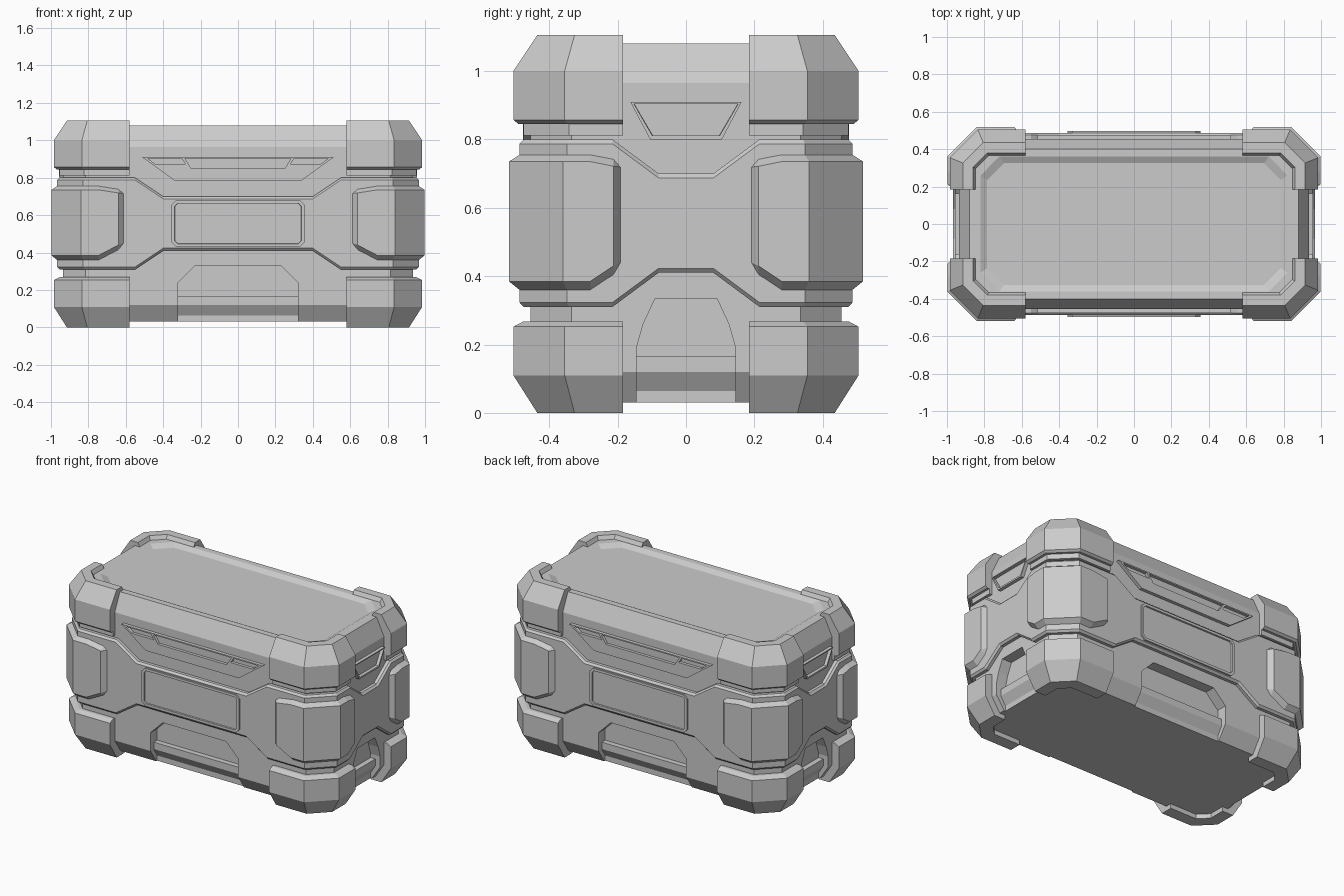
import bpy, bmesh

if "Cube" in bpy.data.objects:
    bpy.data.objects.remove(bpy.data.objects["Cube"])

# Master octagon footprint; every wrapped part is an offset of it
HX, HY, C = 0.985, 0.505, 0.15
K = 2 ** 0.5 - 1


def finish(name, bm, mirror=""):
    bmesh.ops.recalc_face_normals(bm, faces=bm.faces[:])
    me = bpy.data.meshes.new(name)
    bm.to_mesh(me)
    bm.free()
    ob = bpy.data.objects.new(name, me)
    bpy.context.collection.objects.link(ob)
    if mirror:
        m = ob.modifiers.new("Mirror", "MIRROR")
        m.use_axis = ("X" in mirror, "Y" in mirror, False)
    return ob


def bridge(bm, a, b):
    n = len(a)
    for i in range(n):
        bm.faces.new((a[i], a[(i + 1) % n], b[(i + 1) % n], b[i]))


def off(o):
    return HX - o, HY - o, C - o * (1 - K)


def octa_loft(name, rings):
    """Solid from stacked octagons (z, hx, hy, chamfer)."""
    bm = bmesh.new()
    loops = []
    for z, x, y, c in rings:
        pts = [(x, y - c), (x - c, y), (c - x, y), (-x, y - c),
               (-x, c - y), (c - x, -y), (x - c, -y), (x, c - y)]
        loops.append([bm.verts.new((*p, z)) for p in pts])
    for a, b in zip(loops, loops[1:]):
        bridge(bm, a, b)
    bm.faces.new(loops[0])
    bm.faces.new(loops[-1])
    return finish(name, bm)


def sweep(name, profile, xs=((0.58, 0, 0),), ys=((0.185, 0, 0),), capped=True):
    """Sweep profile (offset, z, k) round one corner, mirrored to all four.
    xs / ys are stations (position, z shift times k, extra inset)."""
    stations = [("x",) + s for s in xs] + [("a", 0, 0, 0), ("b", 0, 0, 0)]
    stations += [("y",) + s for s in reversed(ys)]
    bm = bmesh.new()
    loops = []
    for kind, p, d, e in stations:
        loop = []
        for o, z, k in profile:
            hx, hy, c = off(o + e)
            xy = {"x": (p, hy), "a": (hx - c, hy), "b": (hx, hy - c), "y": (hx, p)}[kind]
            loop.append(bm.verts.new((*xy, z + d * k)))
        loops.append(loop)
    for a, b in zip(loops, loops[1:]):
        bridge(bm, a, b)
    if capped:
        bm.faces.new(loops[0])
        bm.faces.new(loops[-1])
    return finish(name, bm, "XY")


def panel(name, half, a, b, side=False, inset=0, depth=0, symmetric=True):
    """Plate on the front (or end) from outline (u, z), from depth a to b, mirrored."""
    pts = list(half) + ([(-u, z) for u, z in reversed(half)] if symmetric else [])
    bm = bmesh.new()
    put = lambda u, z, d: (d, u, z) if side else (u, -d, z)
    back = [bm.verts.new(put(u, z, a)) for u, z in pts]
    front = [bm.verts.new(put(u, z, b)) for u, z in pts]
    bridge(bm, back, front)
    bm.faces.new(back)
    face = bm.faces.new(front)
    bmesh.ops.recalc_face_normals(bm, faces=bm.faces[:])
    bm.normal_update()
    if inset:
        bmesh.ops.inset_individual(bm, faces=[face], thickness=inset * 0.9)
        bmesh.ops.inset_individual(bm, faces=[face], thickness=inset * 0.1, depth=-depth)
    return finish(name, bm, "X" if side else "Y")


def cut(ob, *cutters):
    for c in cutters:
        m = ob.modifiers.new("Cut", "BOOLEAN")
        m.object, m.operation, m.solver = c, "DIFFERENCE", "EXACT"
        ob.modifiers.move(len(ob.modifiers) - 1, 0)
        bpy.context.view_layer.objects.active = ob
        bpy.ops.object.modifier_apply(modifier=m.name)
        bpy.data.objects.remove(c)


# Main body with bevelled lid and recessed top
body = octa_loft("body", [
    (0.03, *off(0.11)), (0.12, *off(0.05)), (0.965, *off(0.05)), (1.08, *off(0.105)),
    (1.08, 0.82, 0.36, 0.10), (1.062, 0.785, 0.325, 0.09)])

# Pockets at the foot of each side
cut(body,
    panel("front_pocket_cutter", [(0.32, -0.05), (0.32, 0.24), (0.23, 0.33)], 0.385, 0.6),
    panel("end_pocket_cutter", [(0.145, -0.05), (0.145, 0.19), (0.125, 0.26), (0.09, 0.335)],
          0.865, 1.1, side=True))

# Low shelf showing inside the pockets
octa_loft("pocket_shelf", [
    (0.032, *off(0.14)), (0.12, *off(0.085)), (0.165, *off(0.085)), (0.165, *off(0.14))])

# Waist belt, narrowing in the middle of each side
sweep("waist_belt",
      [(0.08, 0.80, -1), (0.03, 0.80, -1), (0.018, 0.787, -1),
       (0.018, 0.323, 1), (0.03, 0.31, 1), (0.08, 0.31, 1)],
      xs=[(0, 0.1, 0), (0.40, 0.1, 0), (0.55, 0, 0)],
      ys=[(0, 0.1, 0), (0.08, 0.1, 0), (0.215, 0, 0)], capped=False)

# Upper and lower corner caps
sweep("upper_corner_caps",
      [(0.15, 1.06, 0), (0.125, 1.105, 0), (0.07, 1.105, 0), (0, 1.0, 0),
       (0, 0.857, 0), (0.015, 0.845, 0), (0.15, 0.845, 0)])
sweep("lower_corner_caps",
      [(0.15, 0, 0), (0.07, 0, 0), (0, 0.11, 0), (0, 0.252, 0),
       (0.03, 0.268, 0), (0.15, 0.268, 0)])

# Thin lip under the upper caps
sweep("lid_lip", [(0.08, 0.85, 0), (0.03, 0.85, 0), (0.03, 0.812, 0), (0.08, 0.812, 0)])

# Corner guards over the belt
sweep("corner_guards",
      [(0.06, 0.755, -0.3), (0.018, 0.755, -0.3), (-0.013, 0.735, -0.3),
       (-0.013, 0.385, 1), (0.018, 0.36, 1), (0.06, 0.36, 1)],
      xs=[(0.61, 0.065, 0.034), (0.64, 0.055, 0), (0.745, 0, 0)],
      ys=[(0.19, 0.055, 0.034), (0.212, 0.045, 0), (0.28, 0, 0)])

# Screen panels, front and back
panel("screen_panel", [(0.33, 0.43), (0.355, 0.455), (0.355, 0.655), (0.33, 0.68)],
      0.47, 0.497, inset=0.02, depth=0.014)

# Lid handles with three slots
handle = panel("lid_handle", [(0.34, 0.785), (0.515, 0.912)], 0.44, 0.477)
slot = [(0.28, 0.872), (0.44, 0.872), (0.485, 0.904), (0.302, 0.904)]
cut(handle,
    panel("middle_slot_cutter", [(0.25, 0.85), (0.285, 0.904)], 0.458, 0.6),
    panel("right_slot_cutter", slot, 0.458, 0.6, symmetric=False),
    panel("left_slot_cutter", [(-u, z) for u, z in slot], 0.458, 0.6, symmetric=False))

# Latch plates on the lid ends
panel("end_latch", [(0.105, 0.80), (0.163, 0.91)], 0.92, 0.957, side=True,
      inset=0.014, depth=0.02)
